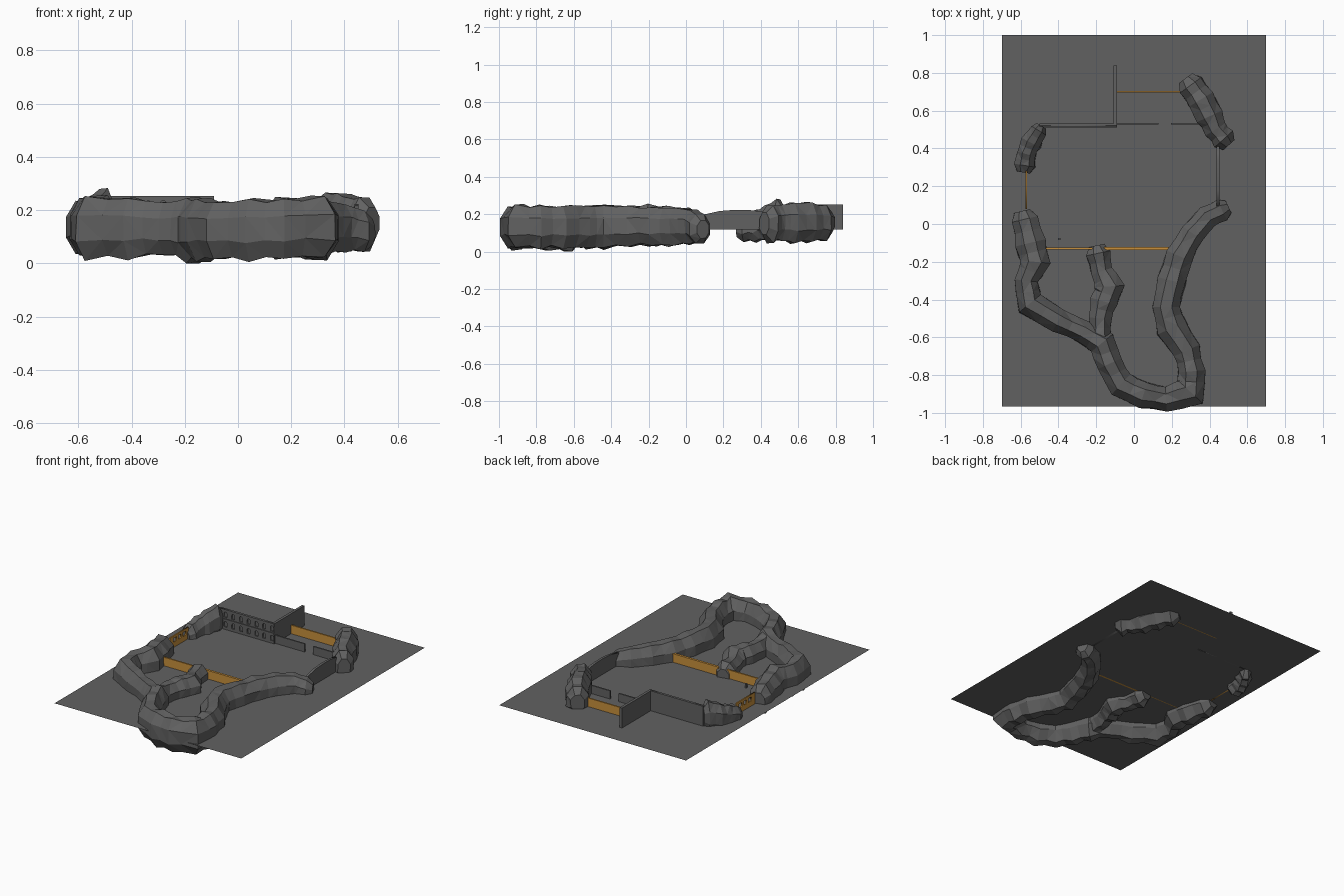
import bpy, bmesh, math, random
from mathutils import Vector

if "Cube" in bpy.data.objects:
    bpy.data.objects.remove(bpy.data.objects["Cube"])

random.seed(4)
GROUND = 0.117


def material(name, rgb):
    m = bpy.data.materials.new(name)
    m.diffuse_color = (*rgb, 1)
    m.use_nodes = True
    m.node_tree.nodes["Principled BSDF"].inputs["Base Color"].default_value = m.diffuse_color
    return m


GREY = material("stone_grey", (0.12, 0.12, 0.12))
ORANGE = material("orange_wood", (0.58, 0.28, 0.045))


def finish(name, bm, mat):
    bmesh.ops.recalc_face_normals(bm, faces=bm.faces)
    me = bpy.data.meshes.new(name)
    bm.to_mesh(me)
    bm.free()
    me.materials.append(mat)
    ob = bpy.data.objects.new(name, me)
    bpy.context.collection.objects.link(ob)
    return ob


def box(name, x, y, z, mat):
    """Box from (min, max) ranges on each axis."""
    bm = bmesh.new()
    bmesh.ops.create_cube(bm, size=1)
    for v in bm.verts:
        v.co = [(r[0] + r[1]) / 2 + c * (r[1] - r[0]) for c, r in zip(v.co, (x, y, z))]
    return finish(name, bm, mat)


def panel(name, loc, outline, holes, thick, mat, along_y=False):
    """Upright panel: filled outline with holes, extruded."""
    cu = bpy.data.curves.new(name, 'CURVE')
    cu.dimensions, cu.fill_mode, cu.extrude = '2D', 'BOTH', thick / 2
    for pts in [outline] + holes:
        s = cu.splines.new('POLY')
        s.points.add(len(pts) - 1)
        for p, (u, v) in zip(s.points, pts):
            p.co = (u, v, 0, 1)
        s.use_cyclic_u = True
    cu.materials.append(mat)
    ob = bpy.data.objects.new(name, cu)
    bpy.context.collection.objects.link(ob)
    ob.location = loc
    ob.rotation_euler = (math.pi / 2, 0, math.pi / 2 if along_y else 0)
    bpy.ops.object.select_all(action='DESELECT')
    ob.select_set(True)
    bpy.context.view_layer.objects.active = ob
    bpy.ops.object.convert(target='MESH')


def rect(u0, u1, v0, v1):
    return [(u0, v0), (u1, v0), (u1, v1), (u0, v1)]


def arch(u, v, w, h):
    """Round-topped opening centred on u, standing on v."""
    top = [(u + w / 2 * math.cos(a), v + h - w / 2 + w / 2 * math.sin(a))
           for a in (i * math.pi / 6 for i in range(7))]
    return [(u - w / 2, v), (u + w / 2, v)] + top


def rock_ridge(name, path, sides=8):
    """Lumpy faceted tube through (x, y, half width, bottom, top) stations."""
    st = []
    for a, b in zip(path, path[1:]):
        mid = [(p + q) / 2 for p, q in zip(a, b)]
        mid[2] *= 0.93
        mid[3] += 0.012
        mid[4] -= 0.006
        st += [list(a), mid]
    st.append(list(path[-1]))

    def end(p, q):
        d = Vector((p[0] - q[0], p[1] - q[1])).normalized() * p[2] * 0.65
        h = (p[4] - p[3]) * 0.2
        return [p[0] + d.x, p[1] + d.y, p[2] * 0.6, p[3] + h, p[4] - h]
    st = [end(st[0], st[1])] + st + [end(st[-1], st[-2])]

    bm = bmesh.new()
    rings = []
    for i, (x, y, w, lo, hi) in enumerate(st):
        a, b = st[max(i - 1, 0)], st[min(i + 1, len(st) - 1)]
        t = Vector((b[0] - a[0], b[1] - a[1])).normalized()
        ring = []
        for k in range(sides):
            ang = 2 * math.pi * (k + 0.5) / sides
            r = random.uniform(0.94, 1.06) / math.cos(math.pi / sides)
            c, s = r * math.cos(ang) * w, r * math.sin(ang) * (hi - lo) / 2
            ring.append(bm.verts.new((x - t.y * c, y + t.x * c, max(0, (lo + hi) / 2 + s))))
        rings.append(ring)
    for r, q in zip(rings, rings[1:]):
        for k in range(sides):
            j = (k + 1) % sides
            bm.faces.new((r[k], r[j], q[j], q[k]))
    bm.faces.new(rings[0])
    bm.faces.new(rings[-1])
    bmesh.ops.triangulate(bm, faces=bm.faces)
    return finish(name, bm, GREY)


# Ground sheet
bm = bmesh.new()
bm.faces.new([bm.verts.new((x, y, GROUND)) for x, y in rect(-0.7, 0.7, -0.965, 1.0)])
finish("ground_sheet", bm, GREY)

# Long rock ridge around the front
rock_ridge("front_ridge", [
    (0.465, 0.075, 0.06, 0.04, 0.20), (0.39, 0.04, 0.06, 0.04, 0.225),
    (0.31, -0.05, 0.065, 0.035, 0.235), (0.24, -0.17, 0.075, 0.03, 0.24),
    (0.20, -0.30, 0.075, 0.03, 0.245), (0.17, -0.44, 0.075, 0.02, 0.25),
    (0.20, -0.55, 0.085, 0.015, 0.25), (0.28, -0.67, 0.075, 0.02, 0.245),
    (0.305, -0.78, 0.07, 0.015, 0.245), (0.30, -0.89, 0.085, 0.02, 0.25),
    (0.17, -0.925, 0.065, 0.02, 0.24), (0.05, -0.905, 0.07, 0.01, 0.24),
    (-0.07, -0.85, 0.075, 0.02, 0.23), (-0.13, -0.74, 0.07, 0.01, 0.24),
    (-0.17, -0.63, 0.075, 0.0, 0.25), (-0.27, -0.57, 0.06, 0.03, 0.225),
    (-0.40, -0.51, 0.065, 0.015, 0.245), (-0.55, -0.42, 0.075, 0.015, 0.25),
    (-0.57, -0.30, 0.06, 0.03, 0.24), (-0.525, -0.20, 0.08, 0.03, 0.25),
    (-0.55, -0.10, 0.08, 0.03, 0.25), (-0.58, 0.025, 0.07, 0.04, 0.23)])

# Inner spur of the ridge
rock_ridge("inner_spur", [
    (-0.18, -0.60, 0.06, 0.03, 0.23), (-0.18, -0.50, 0.06, 0.04, 0.22),
    (-0.16, -0.41, 0.07, 0.04, 0.22), (-0.13, -0.33, 0.08, 0.04, 0.22),
    (-0.17, -0.25, 0.055, 0.05, 0.20), (-0.19, -0.155, 0.065, 0.04, 0.21)])

# Separate rock groups at the back
rock_ridge("back_left_rocks", [
    (-0.505, 0.495, 0.045, 0.07, 0.28), (-0.545, 0.43, 0.055, 0.06, 0.25),
    (-0.57, 0.37, 0.05, 0.05, 0.22), (-0.58, 0.31, 0.058, 0.05, 0.20)])
rock_ridge("back_right_rocks", [
    (0.30, 0.735, 0.07, 0.06, 0.25), (0.355, 0.66, 0.075, 0.05, 0.26),
    (0.40, 0.57, 0.075, 0.04, 0.265), (0.43, 0.50, 0.06, 0.06, 0.25),
    (0.475, 0.45, 0.065, 0.05, 0.25)])

# Tall back wall: plain backing, pierced facing with two rows of arches, ledge
box("back_wall", (-0.50, -0.09), (0.522, 0.532), (GROUND, 0.252), GREY)
windows = [arch(0.045 + 0.058 * i, v, 0.022, 0.036)
           for i in range(7) for v in (0.018, 0.082)]
panel("back_wall_facing", (-0.50, 0.5185, GROUND), rect(0, 0.41, 0, 0.135), windows, 0.007, GREY)
box("back_wall_ledge", (-0.50, -0.09), (0.510, 0.516), (0.182, 0.190), GREY)
box("side_wall", (-0.108, -0.09), (0.532, 0.84), (GROUND, 0.252), GREY)

# Low walls either side of the doorway
for i, span in enumerate([(-0.09, 0.13), (0.195, 0.38)]):
    box(f"low_wall_{i + 1}", span, (0.526, 0.536), (GROUND, 0.172), GREY)

# Right wall with gently arched top
panel("right_wall", (0.445, 0.09, GROUND),
      [(0, 0), (0.32, 0), (0.32, 0.097), (0.25, 0.105), (0.17, 0.106), (0.09, 0.1), (0, 0.08)],
      [], 0.016, GREY, along_y=True)

# Orange partitions with top rails
for name, x, y, t in [("rear", (-0.09, 0.28), 0.70, 0.006),
                      ("middle_left", (-0.50, -0.22), -0.13, 0.006),
                      ("middle_right", (-0.16, 0.20), -0.13, 0.012)]:
    box(name + "_partition", x, (y - t / 2, y + t / 2), (GROUND, 0.175), ORANGE)
    box(name + "_rail", x, (y - t / 2 - 0.002, y + t / 2 + 0.002), (0.167, 0.176), ORANGE)

# Orange gate on the left
panel("left_gate", (-0.57, 0.08, GROUND), rect(0, 0.20, 0, 0.078),
      [rect(u, u + 0.03, 0.035, 0.062) for u in (0.04, 0.09, 0.14)], 0.008, ORANGE, along_y=True)

# Small marker post
box("marker_post", (-0.402, -0.39), (-0.086, -0.074), (GROUND, 0.145), GREY)
